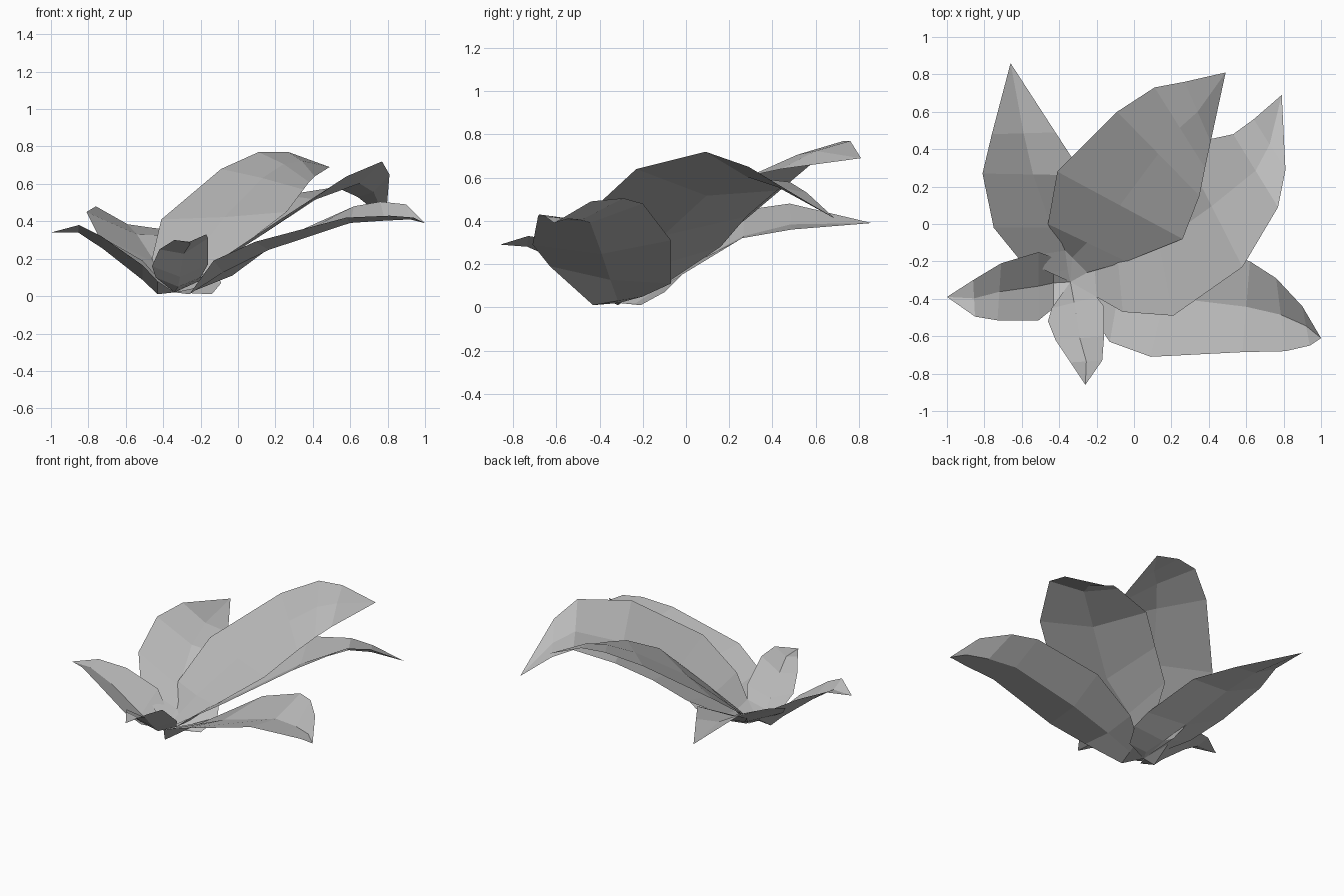
import bpy
import bmesh
from mathutils import Vector

default_cube = bpy.data.objects.get("Cube")
if default_cube:
    bpy.data.objects.remove(default_cube, do_unlink=True)

# One plain grey for the whole plant
leaf_grey = bpy.data.materials.new("leaf_grey")
leaf_grey.use_nodes = True
leaf_colour = (.5, .5, .5, 1)
leaf_grey.diffuse_color = leaf_colour
leaf_grey.node_tree.nodes["Principled BSDF"].inputs["Base Color"].default_value = leaf_colour

# All leaves spring from the crown of the plant
crown = Vector((-.34, -.31, .02))


def make_leaf(name, base_fold, tip_fold, right_edge, left_edge, tip):
    """Loft a folded leaf between two edge paths.

    Both edges run from the crown towards the tip. The midrib is halfway
    between them, lowered in proportion to the width of the blade. The fold
    changes evenly from the base to the tip; a negative fold is a dome.
    """
    bm = bmesh.new()
    base_vert = bm.verts.new(crown)
    tip_vert = bm.verts.new(tip)
    rows = []
    for index, (right_point, left_point) in enumerate(zip(right_edge, left_edge)):
        right_point, left_point = Vector(right_point), Vector(left_point)
        along = index / (len(right_edge) - 1)
        fold = base_fold + (tip_fold - base_fold) * along
        midrib = (right_point + left_point) / 2
        midrib.z = max(midrib.z - fold * (right_point - left_point).length, .01)
        rows.append([bm.verts.new(p) for p in (right_point, midrib, left_point)])

    # Triangles close the leaf at the crown and at the tip
    for side in range(2):
        bm.faces.new((base_vert, rows[0][side], rows[0][side + 1]))
        bm.faces.new((tip_vert, rows[-1][side + 1], rows[-1][side]))
        for lower, upper in zip(rows, rows[1:]):
            bm.faces.new((lower[side], upper[side], upper[side + 1], lower[side + 1]))

    # Turn the blade so that its upper side is the outside
    bmesh.ops.recalc_face_normals(bm, faces=bm.faces[:])
    if sum(face.normal.z * face.calc_area() for face in bm.faces) < 0:
        bmesh.ops.reverse_faces(bm, faces=bm.faces[:])

    mesh = bpy.data.meshes.new(name)
    bm.to_mesh(mesh)
    bm.free()
    mesh.materials.append(leaf_grey)
    leaf = bpy.data.objects.new(name, mesh)
    bpy.context.collection.objects.link(leaf)


# Tallest leaf, arching to the back and slightly domed near its tip
make_leaf(
    "tall_back_leaf", base_fold=.05, tip_fold=-.05,
    right_edge=[(-.41, -.1, .1), (-.46, 0, .2), (-.41, .28, .41),
                (-.09, .6, .68), (.11, .73, .77), (.27, .76, .77)],
    left_edge=[(-.25, -.26, .07), (-.04, -.2, .22), (.26, -.08, .45),
               (.35, .15, .57), (.38, .3, .61), (.41, .44, .64)],
    tip=(.49, .81, .69))

# Broad leaf beside it, with a drooping point
make_leaf(
    "broad_side_leaf", base_fold=.1, tip_fold=.1,
    right_edge=[(-.22, -.08, .12), (-.12, .16, .28), (.06, .28, .42),
                (.25, .42, .54), (.53, .48, .58), (.64, .56, .53)],
    left_edge=[(-.2, -.39, .1), (-.06, -.47, .22), (.21, -.49, .4),
               (.58, -.23, .64), (.77, .09, .72), (.81, .29, .65)],
    tip=(.79, .69, .41))

# Long low leaf reaching to the side
make_leaf(
    "long_front_leaf", base_fold=0, tip_fold=.2,
    right_edge=[(-.26, -.43, .01), (-.13, -.63, .19), (.09, -.71, .29),
                (.58, -.685, .42), (.81, -.68, .43), (.94, -.65, .42)],
    left_edge=[(-.2, -.2, .05), (-.03, -.07, .11), (.24, -.07, .31),
               (.62, -.2, .48), (.76, -.29, .505), (.9, -.44, .49)],
    tip=(1, -.61, .39))

# Long pointed leaf to the rear
make_leaf(
    "pointed_rear_leaf", base_fold=.1, tip_fold=.1,
    right_edge=[(-.45, -.26, .09), (-.62, -.18, .2), (-.75, -.02, .33),
                (-.81, .27, .45), (-.76, .48, .48)],
    left_edge=[(-.14, -.21, .01), (-.09, -.1, .07), (-.13, -.02, .15),
               (-.27, .26, .32), (-.42, .49, .36)],
    tip=(-.66, .86, .39))

# Small leaf at the front
make_leaf(
    "small_front_leaf", base_fold=.2, tip_fold=.2,
    right_edge=[(-.44, -.45, .1), (-.46, -.52, .16), (-.42, -.62, .25),
                (-.34, -.74, .3)],
    left_edge=[(-.2, -.39, .1), (-.16, -.44, .17), (-.16, -.6, .31),
               (-.17, -.73, .33)],
    tip=(-.26, -.86, .29))

# Small leaf at the other side
make_leaf(
    "small_side_leaf", base_fold=.3, tip_fold=.15,
    right_edge=[(-.43, -.45, .08), (-.51, -.515, .165), (-.73, -.515, .32),
                (-.85, -.495, .38)],
    left_edge=[(-.43, -.18, .1), (-.51, -.15, .19), (-.71, -.21, .305),
               (-.86, -.3, .36)],
    tip=(-1, -.39, .34))
